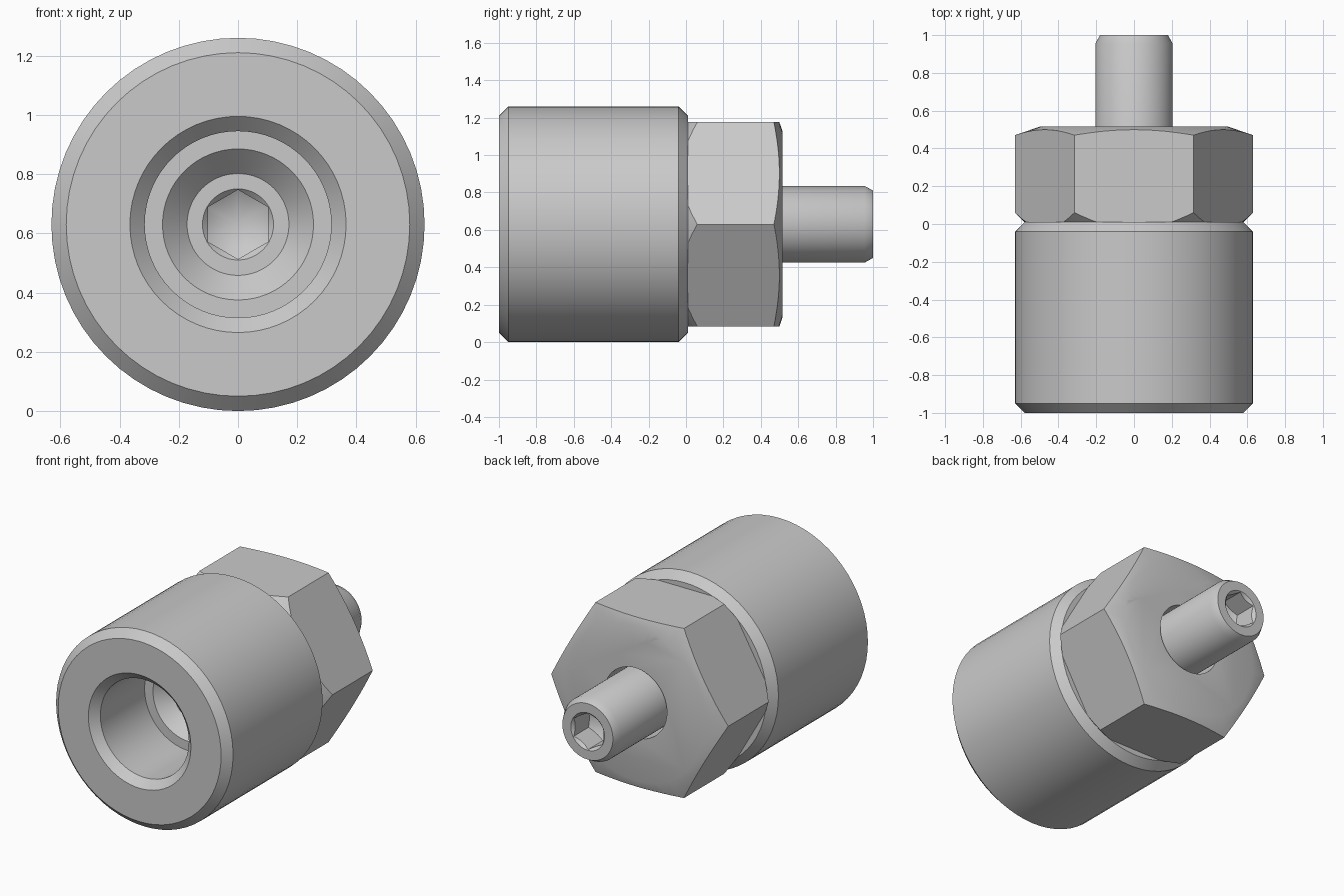
import bpy
import bmesh
from math import pi, radians
from mathutils import Matrix, Vector

cube = bpy.data.objects.get("Cube")
if cube:
    bpy.data.objects.remove(cube, do_unlink=True)

R = 0.63          # body radius, also the height of the axis
HEX = 0.63        # nut corner radius
SOCKET = 0.117    # hex key corner radius
FLOOR = -0.5      # depth of the bore floor
FACE = FLOOR + 0.085   # front face of the stud

steel = bpy.data.materials.new("steel_grey")
steel.use_nodes = True
GREY = (0.59, 0.59, 0.59, 1)
steel.diffuse_color = GREY
steel.node_tree.nodes["Principled BSDF"].inputs["Base Color"].default_value = GREY


def make_object(name, bm):
    bmesh.ops.remove_doubles(bm, verts=bm.verts, dist=1e-5)
    bmesh.ops.recalc_face_normals(bm, faces=bm.faces)
    mesh = bpy.data.meshes.new(name)
    bm.to_mesh(mesh)
    bm.free()
    mesh.materials.append(steel)
    obj = bpy.data.objects.new(name, mesh)
    bpy.context.collection.objects.link(obj)
    return obj


def lathe(name, profile, steps=64):
    """Turn a closed (radius, y) profile around the horizontal axis."""
    bm = bmesh.new()
    verts = [bm.verts.new((r, y, R)) for r, y in profile]
    edges = [bm.edges.new((a, b)) for a, b in zip(verts, verts[1:] + verts[:1])]
    bmesh.ops.spin(bm, geom=verts + edges, cent=(0, 0, R), axis=(0, 1, 0),
                   angle=2 * pi, steps=steps, use_merge=True)
    bmesh.ops.dissolve_degenerate(bm, dist=1e-5, edges=bm.edges)
    return make_object(name, bm)


def hex_prism(name, radius, y0, y1, turn=0):
    """Six-sided prism along y, with corners above and below before turning."""
    bm = bmesh.new()
    place = (Matrix.Translation(Vector((0, (y0 + y1) / 2, R)))
             @ Matrix.Rotation(turn, 4, 'Y') @ Matrix.Rotation(pi / 2, 4, 'X'))
    bmesh.ops.create_cone(bm, cap_ends=True, segments=6, radius1=radius,
                          radius2=radius, depth=y1 - y0, matrix=place)
    return make_object(name, bm)


def combine(obj, tool, operation):
    mod = obj.modifiers.new("cut", 'BOOLEAN')
    mod.operation = operation
    mod.solver = 'EXACT'
    mod.object = tool
    tool.hide_render = True
    bpy.context.view_layer.objects.active = obj
    bpy.ops.object.modifier_apply(modifier=mod.name)
    bpy.data.objects.remove(tool, do_unlink=True)


# Round body with chamfered ends, a front bore and a funnel floor
body = lathe("round_body", [
    (0.172, FACE), (0.255, FLOOR), (0.315, FLOOR), (0.315, -0.95), (0.365, -1),
    (0.58, -1), (R, -0.95), (R, -0.04), (0.58, 0.01), (0.225, 0.01),
    (0.225, -0.2), (0.172, -0.2)])

# Hex nut: prism trimmed by a chamfered turning that also leaves the hole
nut = hex_prism("hex_nut", HEX, 0.01, 0.515, pi / 6)
trim = lathe("nut_trim", [
    (0.225, 0.01), (0.58, 0.01), (0.66, 0.09), (0.66, 0.46),
    (0.5, 0.515), (0.225, 0.515)])
combine(nut, trim, 'INTERSECT')

# Stud through the nut, its front end showing at the floor of the bore
stud = lathe("stud", [
    (0, FACE), (0.172, FACE), (0.172, -0.2), (0.205, -0.2),
    (0.205, 0.955), (0.18, 1), (0, 1)])

# Hex key sockets with a countersunk rim and a drilled tip in both stud ends
for end, inward in ((FACE, 1), (1, -1)):
    near, far = sorted((end - inward * 0.05, end + inward * 0.3))
    key = hex_prism("socket_key", SOCKET, near, far)
    drill = lathe("socket_drill", [
        (0, end - inward * 0.03), (0.14, end - inward * 0.03),
        (0.14, end + inward * 0.14), (0, end + inward * 0.22)], 48)
    combine(key, drill, 'INTERSECT')
    combine(stud, key, 'DIFFERENCE')
    rim = lathe("socket_rim", [
        (0, end - inward * 0.02), (0.14, end - inward * 0.02),
        (0.08, end + inward * 0.04), (0, end + inward * 0.04)], 48)
    combine(stud, rim, 'DIFFERENCE')

# Smooth round surfaces, sharp machined edges
bpy.ops.object.select_all(action='DESELECT')
for part in (body, nut, stud):
    part.select_set(True)
bpy.context.view_layer.objects.active = body
bpy.ops.object.shade_smooth_by_angle(angle=radians(32))
